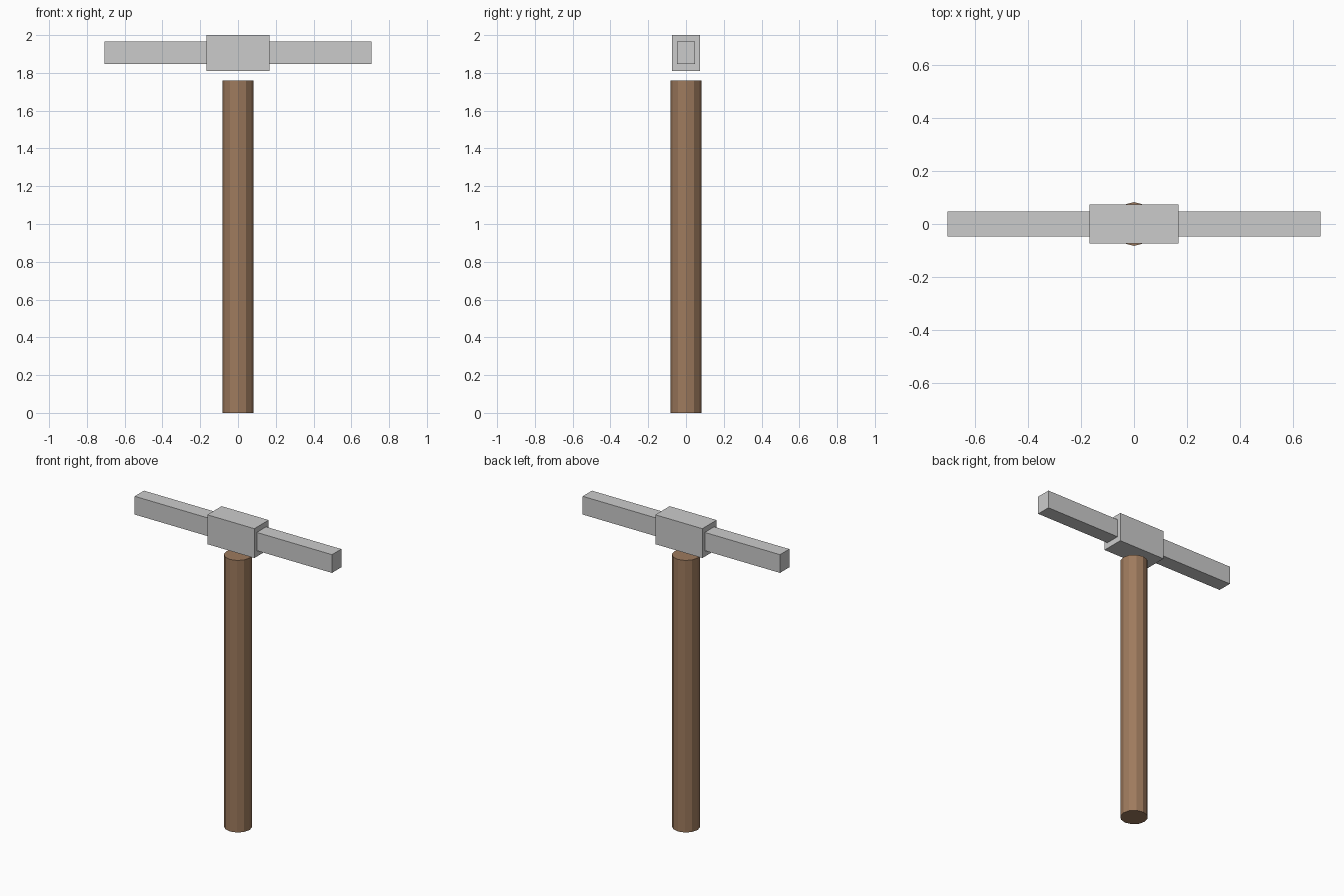
import bpy
import math

if "Cube" in bpy.data.objects:
    bpy.data.objects.remove(bpy.data.objects["Cube"])


def box(name, size, z):
    bpy.ops.mesh.primitive_cube_add(size=1, location=(0, 0, z))
    ob = bpy.context.object
    ob.name = name
    ob.scale = size
    bpy.ops.object.transform_apply(location=False, rotation=False, scale=True)
    return ob


# Wooden handle: 12-sided, flat shaded, ends just short of the head
HANDLE_H = 1.76
bpy.ops.mesh.primitive_cylinder_add(vertices=12, radius=0.083, depth=HANDLE_H,
                                    location=(0, 0, HANDLE_H / 2))
handle = bpy.context.object
handle.name = "handle"
wood = bpy.data.materials.new("wood")
wood.diffuse_color = (0.34, 0.195, 0.11, 1)
wood.use_nodes = True
wood.node_tree.nodes["Principled BSDF"].inputs["Base Color"].default_value = wood.diffuse_color
handle.data.materials.append(wood)

# Head: central block with a long thin bar through it
box("head_block", (0.336, 0.146, 0.19), 1.905)
box("head_bar", (1.412, 0.095, 0.118), 1.907)
